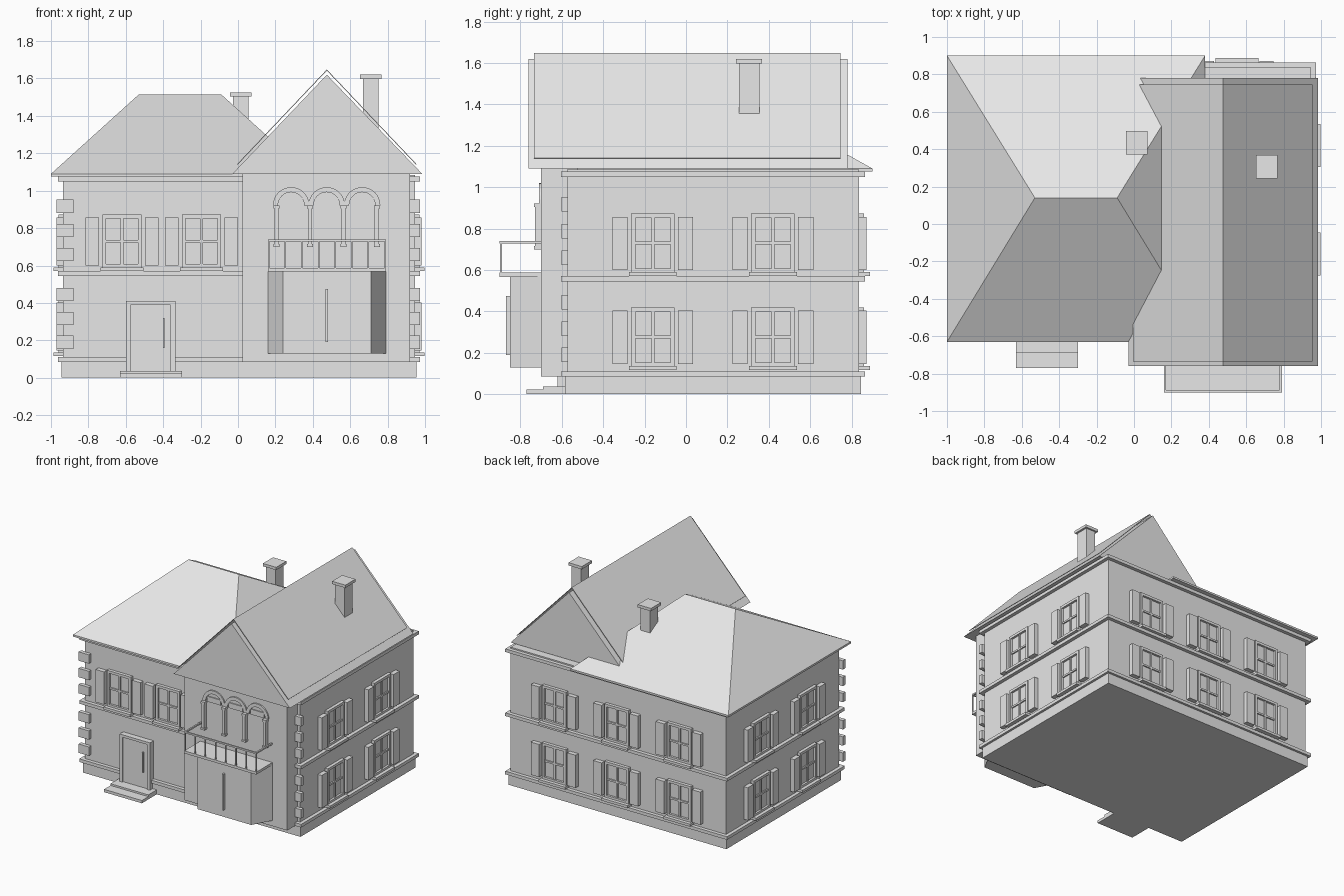
import bpy, bmesh, math

cube = bpy.data.objects.get("Cube")
if cube:
    bpy.data.objects.remove(cube, do_unlink=True)

GREY = (0.8, 0.8, 0.8, 1)
plaster = bpy.data.materials.new("light grey")
plaster.use_nodes = True
plaster.diffuse_color = GREY
plaster.node_tree.nodes["Principled BSDF"].inputs["Base Color"].default_value = GREY


def finish(name, bm, recalc=True):
    if recalc:
        bmesh.ops.recalc_face_normals(bm, faces=bm.faces)
    me = bpy.data.meshes.new(name)
    bm.to_mesh(me)
    bm.free()
    me.materials.append(plaster)
    ob = bpy.data.objects.new(name, me)
    bpy.context.scene.collection.objects.link(ob)
    return ob


def add_box(bm, x0, x1, y0, y1, z0, z1):
    vs = bmesh.ops.create_cube(bm, size=1)["verts"]
    for v in vs:
        v.co = ((x0 + x1) / 2 + v.co.x * (x1 - x0),
                (y0 + y1) / 2 + v.co.y * (y1 - y0),
                (z0 + z1) / 2 + v.co.z * (z1 - z0))


def boxes(name, *dims):
    bm = bmesh.new()
    for d in dims:
        add_box(bm, *d)
    return finish(name, bm)


def prism(name, pts, axis, a, b):
    """Extrude a profile along y (points are x, z) or z (points are x, y)."""
    bm = bmesh.new()
    put = (lambda p, t: (p[0], t, p[1])) if axis == "y" else (lambda p, t: (p[0], p[1], t))
    lo = [bm.verts.new(put(p, a)) for p in pts]
    hi = [bm.verts.new(put(p, b)) for p in pts]
    bm.faces.new(lo)
    bm.faces.new(hi)
    n = len(pts)
    for i in range(n):
        j = (i + 1) % n
        bm.faces.new((lo[i], lo[j], hi[j], hi[i]))
    return finish(name, bm)


# Main body, plinth and horizontal bands
X0, X1, Y0, Y1 = -0.935, 0.945, -0.575, 0.836


def ring_slab(name, grow, z0, z1):
    boxes(name, (X0 - grow, X1 + grow, Y0 - grow, Y1 + grow, z0, z1))


ring_slab("plinth", 0.01, 0, 0.085)
ring_slab("main_walls", 0, 0.08, 1.085)
ring_slab("lower_band", 0.028, 0.085, 0.11)
ring_slab("middle_band", 0.028, 0.545, 0.57)
ring_slab("cornice", 0.028, 1.05, 1.075)
boxes("front_wing", (0.025, 0.92, -0.70, Y0 + 0.05, 0.085, 1.095))

# Hipped roof over the main body
bm = bmesh.new()
eave = [(-1, -0.63), (0.38, -0.63), (0.38, 0.9), (-1, 0.9)]
low = [bm.verts.new((x, y, 1.075)) for x, y in eave]
top = [bm.verts.new((x, y, 1.09)) for x, y in eave]
r0, r1 = bm.verts.new((-0.53, 0.14, 1.515)), bm.verts.new((-0.09, 0.14, 1.515))
bm.faces.new(low)
for i in range(4):
    j = (i + 1) % 4
    bm.faces.new((low[i], low[j], top[j], top[i]))
for f in ((top[0], top[1], r1, r0), (top[1], top[2], r1),
          (top[2], top[3], r0, r1), (top[3], top[0], r0)):
    bm.faces.new(f)
finish("hipped_roof", bm)

# Gabled roof over the right wing, with raised covering sheets
prism("gabled_roof", [(-0.03, 1.09), (0.985, 1.09), (0.475, 1.62)], "y", -0.76, 0.78)
prism("roof_covering", [(-0.005, 1.142), (0.475, 1.648), (0.955, 1.142),
                        (0.952, 1.139), (0.475, 1.642), (-0.002, 1.139)], "y", -0.735, 0.747)


# Chimneys
def chimney(name, x, y, z0, z1):
    boxes(name, (x - 0.042, x + 0.042, y - 0.05, y + 0.05, z0, z1 - 0.02),
          (x - 0.058, x + 0.058, y - 0.063, y + 0.063, z1 - 0.022, z1))


chimney("left_chimney", 0.015, 0.435, 1.2, 1.525)
chimney("right_chimney", 0.71, 0.305, 1.2, 1.62)


# Windows with frame, glazing bars, sill and shutters
def side_box(side, u0, u1, z0, z1, out):
    if side == "front":
        return (u0, u1, Y0 - out, Y0, z0, z1)
    if side == "back":
        return (u0, u1, Y1, Y1 + out, z0, z1)
    if side == "left":
        return (X0 - out, X0, u0, u1, z0, z1)
    return (X1, X1 + out, u0, u1, z0, z1)


def window(side, u, z, label):
    def part(a, b, c, d, out):
        return side_box(side, u + a, u + b, z + c, z + d, out)
    w, h, t = 0.105, 0.285, 0.02
    boxes(side + "_window_" + label,
          part(-w, -w + t, 0, h, 0.025), part(w - t, w, 0, h, 0.025),
          part(-w + t, w - t, h - t, h, 0.025), part(-w + t, w - t, 0, t, 0.025),
          part(-0.007, 0.007, t, h - t, 0.018), part(-w + t, w - t, 0.136, 0.15, 0.018),
          part(-w + t, w - t, t, h - t, 0.008))
    boxes(side + "_sill_" + label, part(-0.115, 0.115, -0.017, 0.003, 0.052))
    for s in (-1, 1):
        a, b = sorted((s * 0.122, s * 0.195))
        boxes(side + "_shutter_" + label, part(a, b, 0.012, 0.27, 0.035))


for z, floor in ((0.133, "lower"), (0.587, "upper")):
    for i, y in enumerate((-0.16, 0.42)):
        window("left", y, z, f"{floor}_{i}")
        window("right", y, z, f"{floor}_{i}")
    for i, x in enumerate((-0.54, 0.005, 0.55)):
        window("back", x, z, f"{floor}_{i}")
for i, x in enumerate((-0.62, -0.195)):
    window("front", x, 0.587, f"upper_{i}")

# Corner blocks
for z in (0.155, 0.282, 0.41, 0.625, 0.752, 0.882):
    boxes("left_corner_block", (-0.97, -0.88, -0.602, -0.57, z, z + 0.07))
    boxes("right_corner_block", (0.89, 0.972, -0.602, -0.57, z, z + 0.07))

# Front door and steps
boxes("door_frame", (-0.60, -0.575, -0.62, Y0, 0.03, 0.41),
      (-0.36, -0.335, -0.62, Y0, 0.03, 0.41), (-0.575, -0.36, -0.62, Y0, 0.39, 0.41))
boxes("door", (-0.575, -0.36, -0.61, Y0, 0.03, 0.39))
boxes("door_handle", (-0.40, -0.392, -0.625, -0.61, 0.16, 0.32))
boxes("steps", (-0.63, -0.30, -0.77, -0.57, 0, 0.022), (-0.63, -0.30, -0.69, -0.57, 0.022, 0.036))

# Angled bay with its handle, and the balcony on top
prism("bay", [(0.16, -0.69), (0.16, -0.705), (0.24, -0.85), (0.71, -0.85),
              (0.79, -0.705), (0.79, -0.69)], "z", 0.13, 0.57)
boxes("bay_handle", (0.469, 0.481, -0.87, -0.85, 0.19, 0.475))
boxes("balcony_floor", (0.16, 0.79, -0.9, -0.69, 0.567, 0.587))
boxes("balcony_rail", (0.16, 0.79, -0.9, -0.888, 0.728, 0.74),
      (0.16, 0.172, -0.888, -0.7, 0.728, 0.74), (0.778, 0.79, -0.888, -0.7, 0.728, 0.74))
boxes("balcony_posts", *[(0.16 + i * 0.0889, 0.168 + i * 0.0889, -0.898, -0.89, 0.58, 0.73)
                         for i in range(8)])

# Triple arcade above the balcony
for i in range(3):
    cx = 0.284 + i * 0.19
    arc = [(math.cos(math.pi * k / 16), math.sin(math.pi * k / 16)) for k in range(17)]
    ring = [(cx + 0.097 * c, 0.922 + 0.097 * s) for c, s in arc]
    ring += [(cx + 0.07 * c, 0.922 + 0.07 * s) for c, s in reversed(arc)]
    prism("arch", ring, "y", -0.71, -0.69)
    boxes("arch_lintel", (cx - 0.06, cx + 0.06, -0.708, -0.69, 0.92, 0.962))
for i in range(4):
    x = 0.205 + i * 0.179
    boxes("arcade_column", (x - 0.011, x + 0.011, -0.73, -0.69, 0.70, 0.91),
          (x - 0.016, x + 0.016, -0.735, -0.69, 0.905, 0.922),
          (x - 0.016, x + 0.016, -0.735, -0.69, 0.70, 0.715))
